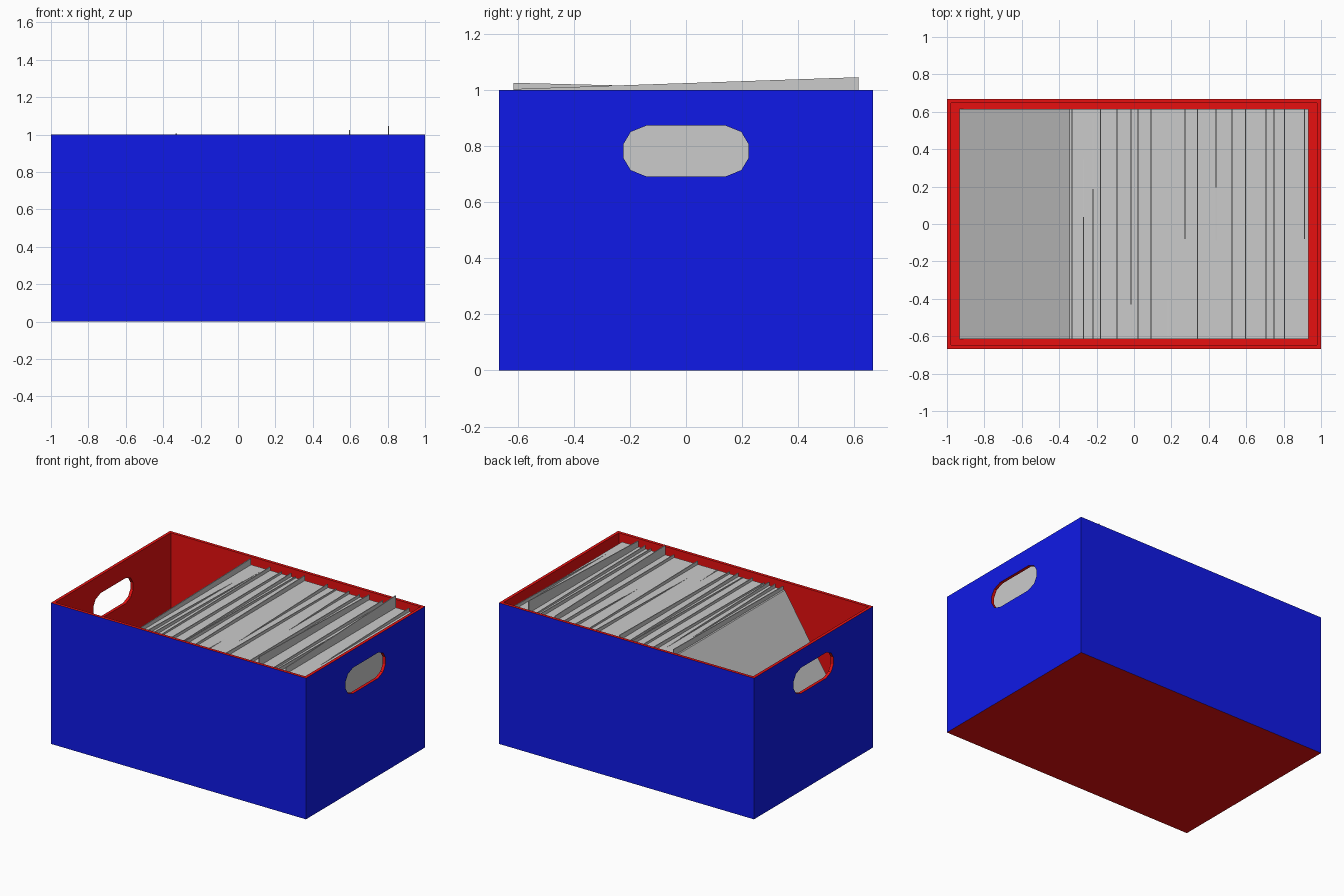
import bpy, bmesh

if "Cube" in bpy.data.objects:
    bpy.data.objects.remove(bpy.data.objects["Cube"])


def material(name, color):
    m = bpy.data.materials.new(name)
    m.diffuse_color = color
    m.use_nodes = True
    m.node_tree.nodes["Principled BSDF"].inputs["Base Color"].default_value = m.diffuse_color
    return m


BLUE = material("blue_outside", (0.005, 0.01, 0.8, 1))
RED = material("red_inside", (0.8, 0.005, 0.005, 1))


def new_object(name, bm, mats=()):
    bmesh.ops.recalc_face_normals(bm, faces=bm.faces[:])
    me = bpy.data.meshes.new(name)
    bm.to_mesh(me)
    bm.free()
    for m in mats:
        me.materials.append(m)
    ob = bpy.data.objects.new(name, me)
    bpy.context.collection.objects.link(ob)
    return ob


def add_prism(bm, profile, offset):
    """Close a flat profile and extrude it by the offset."""
    face = bm.faces.new([bm.verts.new(p) for p in profile])
    ext = bmesh.ops.extrude_face_region(bm, geom=[face], use_keep_orig=True)
    verts = [g for g in ext["geom"] if isinstance(g, bmesh.types.BMVert)]
    bmesh.ops.translate(bm, verts=verts, vec=offset)


# Open crate: solid block, top inset for the rim, then pushed down to the floor
HX, HY, WALL = 1.0, 0.667, 0.03
bm = bmesh.new()
add_prism(bm, [(-HX, -HY, 0), (HX, -HY, 0), (HX, HY, 0), (-HX, HY, 0)], (0, 0, 1))
bmesh.ops.recalc_face_normals(bm, faces=bm.faces[:])
for f in bm.faces:
    f.material_index = 0 if abs(f.normal.z) < 0.5 else 1
top = max(bm.faces, key=lambda f: f.calc_center_median().z)
bmesh.ops.inset_region(bm, faces=[top], thickness=WALL)
ext = bmesh.ops.extrude_face_region(bm, geom=[top])
verts = [g for g in ext["geom"] if isinstance(g, bmesh.types.BMVert)]
bmesh.ops.translate(bm, verts=verts, vec=(0, 0, WALL - 1))
if top.is_valid:
    bmesh.ops.delete(bm, geom=[top], context="FACES_ONLY")
for f in bm.faces:
    c = f.calc_center_median()
    outside = abs(c.x) > HX - 0.001 or abs(c.y) > HY - 0.001
    f.material_index = 0 if outside else 1
crate = new_object("crate", bm, (BLUE, RED))

# Handle holes through both end walls
quarter = [(0.222, 0.026), (0.197, 0.068), (0.14, 0.091)]
outline = (quarter + [(-y, z) for y, z in reversed(quarter)]
           + [(-y, -z) for y, z in quarter] + [(y, -z) for y, z in reversed(quarter)])
bm = bmesh.new()
add_prism(bm, [(-1.2, y, z + 0.782) for y, z in outline], (2.4, 0, 0))
for f in bm.faces:
    f.material_index = 1
cutter = new_object("handle_cutter", bm, (BLUE, RED))
cutter.hide_render = True
mod = crate.modifiers.new("handle_holes", "BOOLEAN")
mod.operation = "DIFFERENCE"
mod.solver = "EXACT"
mod.object = cutter
bpy.context.view_layer.objects.active = crate
bpy.ops.object.modifier_apply(modifier=mod.name)
bpy.data.objects.remove(cutter)

# Packed papers: block with one sloping end
PX, PY, TOP = 0.932, 0.615, 0.96
bm = bmesh.new()
add_prism(bm, [(-PX, -PY, WALL), (PX, -PY, WALL), (PX, -PY, TOP), (-0.345, -PY, TOP)],
          (0, 2 * PY, 0))
new_object("papers", bm)

# Dividers: thin upright sheets with tilted tops (x, front height, back height)
dividers = [
    (-0.33, 0.985, 1.005), (-0.27, 0.985, 0.953), (-0.22, 0.985, 0.959),
    (-0.18, 0.97, 0.985), (-0.09, 0.98, 0.975), (-0.015, 0.965, 0.985),
    (0.02, 0.985, 0.97), (0.09, 0.975, 0.995), (0.182, 0.965, 0.935),
    (0.273, 0.955, 0.985), (0.34, 0.985, 0.97), (0.44, 0.945, 0.98),
    (0.525, 0.98, 0.98), (0.596, 1.025, 0.995), (0.705, 0.975, 0.985),
    (0.75, 0.985, 0.97), (0.805, 1.003, 1.045), (0.911, 0.955, 0.985),
]
bm = bmesh.new()
for x, front, back in dividers:
    add_prism(bm, [(x - 0.003, -PY, 0.9), (x - 0.003, PY, 0.9),
                   (x - 0.003, PY, back), (x - 0.003, -PY, front)], (0.006, 0, 0))
new_object("dividers", bm)
